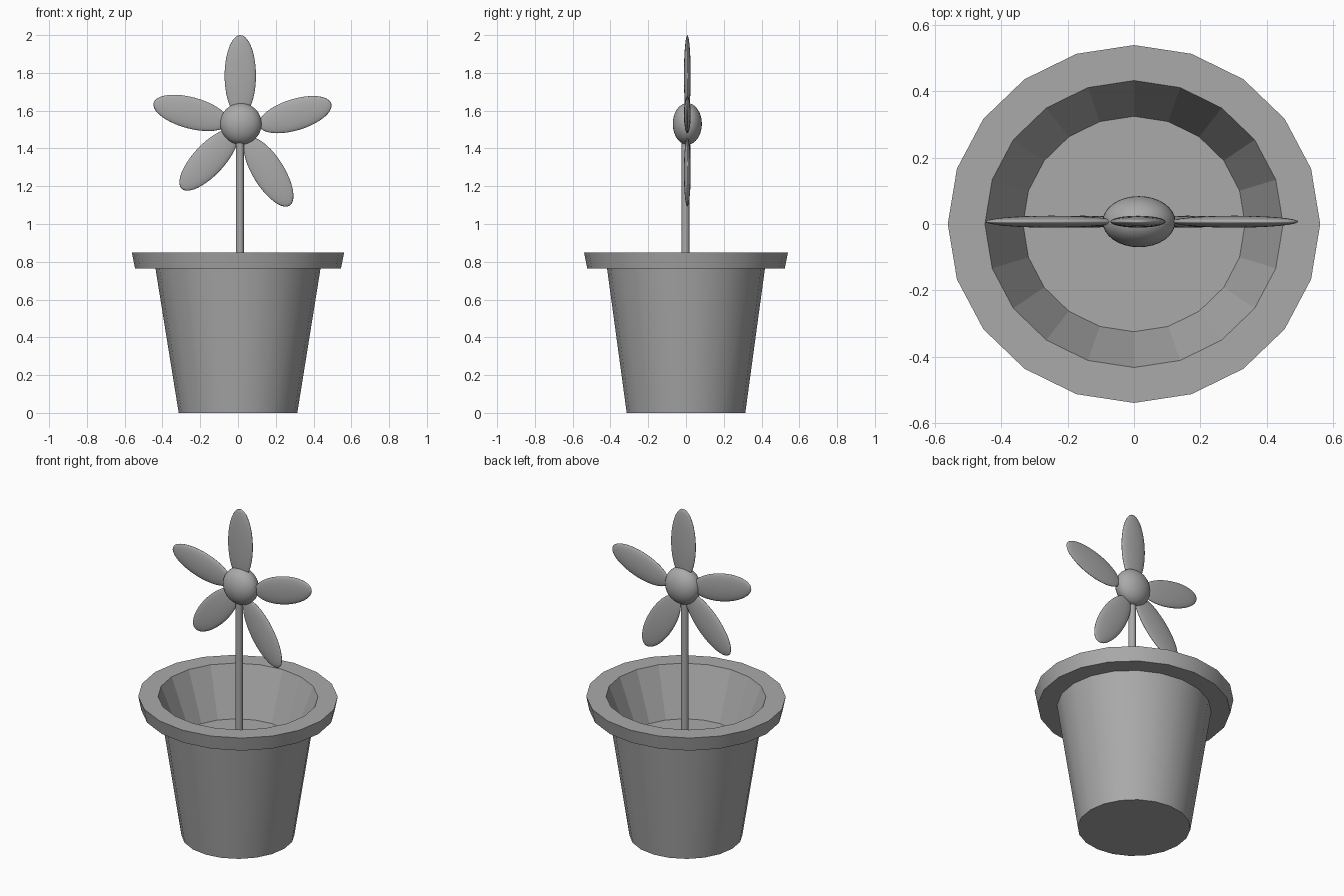
import bpy, bmesh, math
from mathutils import Matrix, Vector

if "Cube" in bpy.data.objects:
    bpy.data.objects.remove(bpy.data.objects["Cube"], do_unlink=True)

grey = bpy.data.materials.new("plain grey")
grey.use_nodes = True
colour = (0.4, 0.4, 0.4, 1)
grey.diffuse_color = colour
grey.node_tree.nodes["Principled BSDF"].inputs["Base Color"].default_value = colour


def finish(name, bm):
    bmesh.ops.recalc_face_normals(bm, faces=bm.faces)
    mesh = bpy.data.meshes.new(name)
    bm.to_mesh(mesh)
    bm.free()
    mesh.materials.append(grey)
    obj = bpy.data.objects.new(name, mesh)
    bpy.context.collection.objects.link(obj)
    return obj


def ellipsoid(name, centre, radii, tilt=0):
    """Smooth ellipsoid, long axis x, turned by tilt degrees in the xz plane."""
    bm = bmesh.new()
    bmesh.ops.create_uvsphere(bm, u_segments=32, v_segments=20, radius=1)
    turn = Matrix.Rotation(math.radians(-tilt), 4, 'Y')
    size = Matrix.Diagonal((*radii, 1))
    bm.transform(Matrix.Translation(Vector(centre)) @ turn @ size)
    for f in bm.faces:
        f.smooth = True
    return finish(name, bm)


# Pot: slightly oval rings (x radius, y radius, height), outside to inside
SIDES = 20
rings = [(0.314, 0.314, 0), (0.437, 0.418, 0.765), (0.545, 0.523, 0.765),
         (0.562, 0.54, 0.85), (0.45, 0.433, 0.85), (0.335, 0.325, 0.56)]
bm = bmesh.new()
loops = []
for rx, ry, z in rings:
    angles = [2 * math.pi * i / SIDES for i in range(SIDES)]
    loops.append([bm.verts.new((rx * math.cos(a), ry * math.sin(a), z)) for a in angles])
for band, (low, high) in enumerate(zip(loops, loops[1:])):
    for i in range(SIDES):
        j = (i + 1) % SIDES
        face = bm.faces.new((low[i], low[j], high[j], high[i]))
        face.smooth = band in (0, 2)      # outer walls smooth, inside faceted
bm.faces.new(loops[0])                    # base
bm.faces.new(loops[-1])                   # soil level
for loop in loops:
    for i in range(SIDES):
        bm.edges.get((loop[i], loop[i - 1])).smooth = False
finish("flower_pot", bm)

# Stem
bm = bmesh.new()
bmesh.ops.create_cone(bm, cap_ends=True, segments=20, radius1=0.021, radius2=0.021,
                      depth=0.95, matrix=Matrix.Translation((0.01, -0.003, 1.03)))
for f in bm.faces:
    f.smooth = len(f.verts) == 4
for e in bm.edges:
    e.smooth = all(len(f.verts) == 4 for f in e.link_faces)
finish("stem", bm)

# Flower centre
ellipsoid("flower_centre", (0.015, 0.007, 1.53), (0.11, 0.077, 0.11))

# Petals: x, z, half length, tilt
petals = {
    "top": (0.012, 1.785, 0.215, 90),
    "upper_left": (0.303, 1.579, 0.2, 17),
    "upper_right": (-0.249, 1.588, 0.205, -15),
    "lower_right": (-0.155, 1.34, 0.21, 47),
    "lower_left": (0.162, 1.275, 0.21, -58),
}
for side, (x, z, half, tilt) in petals.items():
    ellipsoid("petal_" + side, (x, 0.007, z), (half, 0.018, 0.083), tilt)
